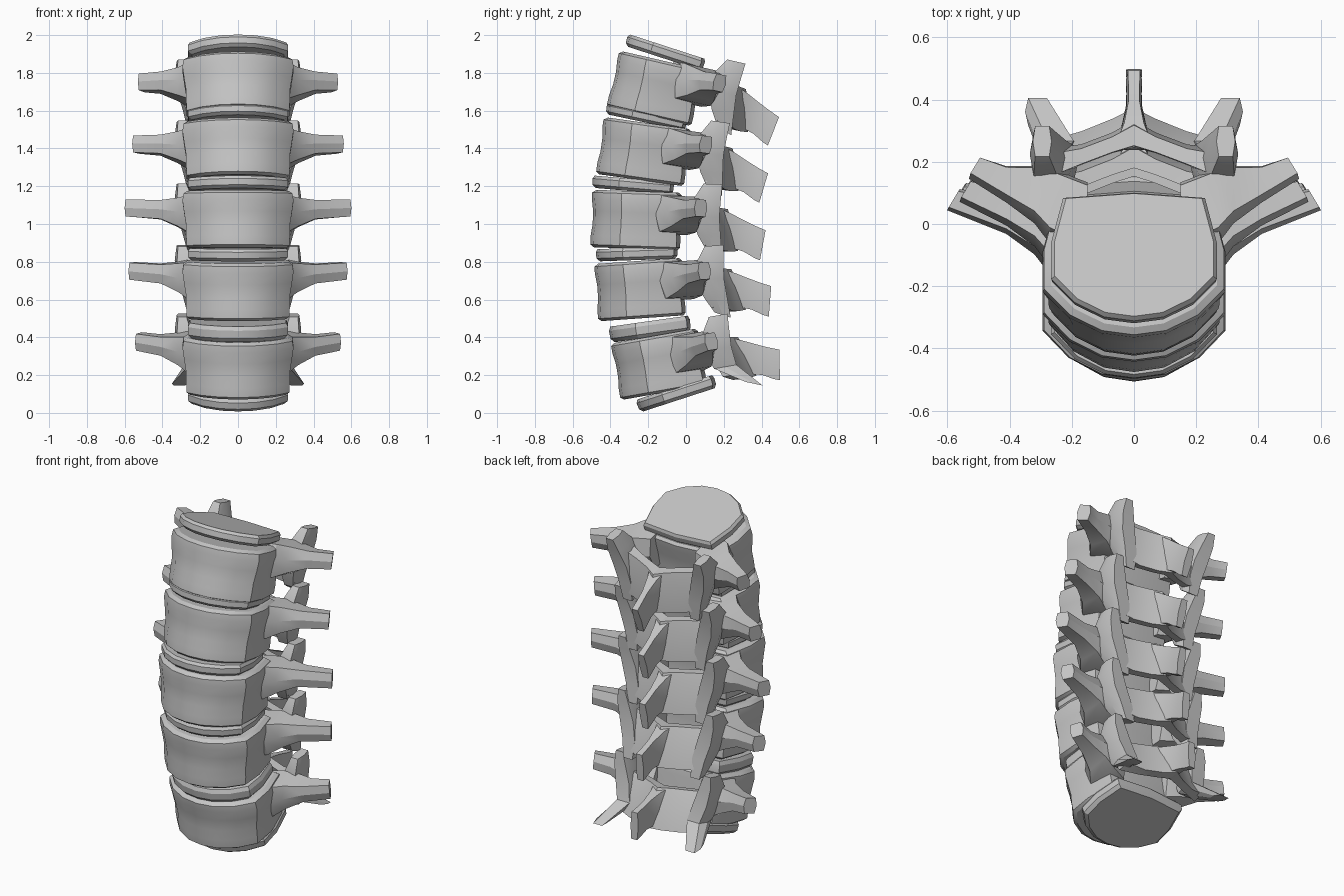
import bpy, bmesh, math
from mathutils import Vector

cube = bpy.data.objects.get("Cube")
if cube:
    bpy.data.objects.remove(cube, do_unlink=True)

# one bone-grey material for everything
GREY = (0.56, 0.56, 0.56, 1)
bone = bpy.data.materials.new("bone_grey")
bone.diffuse_color = GREY
bone.use_nodes = True
bone.node_tree.nodes["Principled BSDF"].inputs["Base Color"].default_value = GREY


def skin(bm, rings):
    """Bridge rings of points into a closed solid."""
    loops = [[bm.verts.new(p) for p in ring] for ring in rings]
    n = len(loops[0])
    for a, b in zip(loops, loops[1:]):
        for i in range(n):
            j = (i + 1) % n
            bm.faces.new((a[i], a[j], b[j], b[i]))
    bm.faces.new(loops[0])
    bm.faces.new(loops[-1])


def bar(bm, axis, sections, slant=(0, 0, 0), lean=0):
    """Loft six-sided sections along an axis; section = centre, two half sizes.
    Slant shears the last section along the axis; lean tips the tops forward."""
    u, v = [k for k in range(3) if k != axis]
    corners = [(1, .0), (.75, 1), (-.75, 1), (-1, 0), (-.75, -1), (.75, -1)]
    rings = []
    for k, (centre, hu, hv) in enumerate(sections):
        ring = []
        for a, b in corners:
            p = Vector(centre)
            p[u] += a * hu - lean * b * hv
            p[v] += b * hv
            if k == len(sections) - 1:
                p[axis] += a * hu * slant[u] + b * hv * slant[v]
            ring.append(p)
        rings.append(ring)
    skin(bm, rings)


def finish(bm, name, pose, mirror=False):
    bmesh.ops.recalc_face_normals(bm, faces=bm.faces)
    mesh = bpy.data.meshes.new(name)
    bm.to_mesh(mesh)
    bm.free()
    mesh.materials.append(bone)
    obj = bpy.data.objects.new(name, mesh)
    bpy.context.collection.objects.link(obj)
    y, z, tilt = pose
    obj.location = (0, y, z)
    obj.rotation_euler.x = math.radians(tilt)
    if mirror:
        mod = obj.modifiers.new("mirror", 'MIRROR')
        mod.use_mirror_merge = False
    bpy.ops.object.select_all(action='DESELECT')
    obj.select_set(True)
    bpy.context.view_layer.objects.active = obj
    bpy.ops.object.shade_smooth_by_angle(angle=math.radians(25))


# rounded front, flatter back: shared outline of bodies and discs
half = [(.10, -.265), (.20, -.21), (.28, -.12), (.28, .02), (.24, .19)]
outline = [(0, -.28)] + half + [(0, .21)] + [(-x, y) for x, y in reversed(half)]


def ring(z, sx, sy, shift=0):
    return [(x * sx, y * sy + shift, z) for x, y in outline]


def body(name, pose, depth, shift):
    bm = bmesh.new()
    levels = [(-.152, .90, .93), (-.138, .97, 1), (-.09, .98, 1), (-.03, .98, .97),
              (.04, 1.02, .97), (.10, 1.05, 1), (.138, 1.03, 1), (.152, .95, .92)]
    skin(bm, [ring(z, sx, sy * depth, shift) for z, sx, sy in levels])
    finish(bm, name, pose)


def disc(name, pose, thick):
    bm = bmesh.new()
    levels = [(-.5, .87), (-.25, .94), (.25, .95), (.5, .91)]
    skin(bm, [ring(z * thick, s, s * .93, .02) for z, s in levels])
    finish(bm, name, pose)


def arch(name, pose, tip, inferior):
    bm = bmesh.new()
    # pedicle running out into the transverse process
    bar(bm, 0, [((.15, .15, .05), .13, .10), ((.27, .20, .06), .125, .095),
                ((.32, .235, .07), .095, .075), ((.41, .265, .085), .06, .05),
                ((tip - .015, .315, .095), .034, .045)], slant=(0, -.6, 0))
    # articular pillar, from upper to lower facet
    bar(bm, 2, [((.295, .375, .225), .03, .05), ((.285, .35, .15), .05, .07),
                ((.26, .34, .05), .06, .075), ((.235, .365, -.05), .055, .06),
                (inferior, .04, .042)], slant=(0, -.4, 0))
    # broad sloping lamina closing the canal
    bar(bm, 0, [((.27, .35, .01), .05, .11), ((.17, .385, -.01), .034, .115),
                ((.07, .425, -.015), .034, .115), ((0, .455, -.015), .045, .11)],
        lean=.28)
    finish(bm, name, pose, mirror=True)


def spinous(name, pose):
    bm = bmesh.new()
    bar(bm, 1, [((0, .42, 0), .065, .095), ((0, .47, -.015), .042, .09),
                ((0, .55, -.045), .024, .082), ((0, .61, -.075), .024, .085),
                ((0, .65, -.09), .026, .08)], slant=(0, 0, .15))
    finish(bm, name, pose)


# vertebrae from top to bottom: y, z, tilt, body depth and shift,
# transverse reach, and the small slide of the arch against its body
vertebrae = [(-.15, 1.715, -13, .94, .02, .525, .0, .01),
             (-.20, 1.38, -8, .96, .01, .555, -.02, -.01),
             (-.23, 1.02, -2, .97, .0, .595, -.01, -.02),
             (-.21, .655, 4, .95, .0, .575, .0, -.02),
             (-.13, .26, 10, .95, .02, .54, -.03, -.03)]
for i, (y, z, tilt, depth, shift, tip, dy, dz) in enumerate(vertebrae, 1):
    lowest = i == len(vertebrae)
    body(f"vertebral_body_{i}", (y, z, tilt), depth, shift)
    pose = (y + dy, z + dz, tilt)
    arch(f"vertebral_arch_{i}", pose, tip,
         (.31, .50, -.165) if lowest else (.225, .395, -.145))
    spinous(f"spinous_process_{i}", pose)

# discs from top to bottom: y, z, tilt, thickness
discs = [(-.10, 1.905, -18, .065), (-.20, 1.565, -12, .06),
         (-.27, 1.205, -5, .065), (-.25, .842, 2, .065),
         (-.18, .445, 8, .085), (-.04, .105, 18, .07)]
for i, (y, z, tilt, thick) in enumerate(discs, 1):
    disc(f"disc_{i}", (y, z, tilt), thick)
